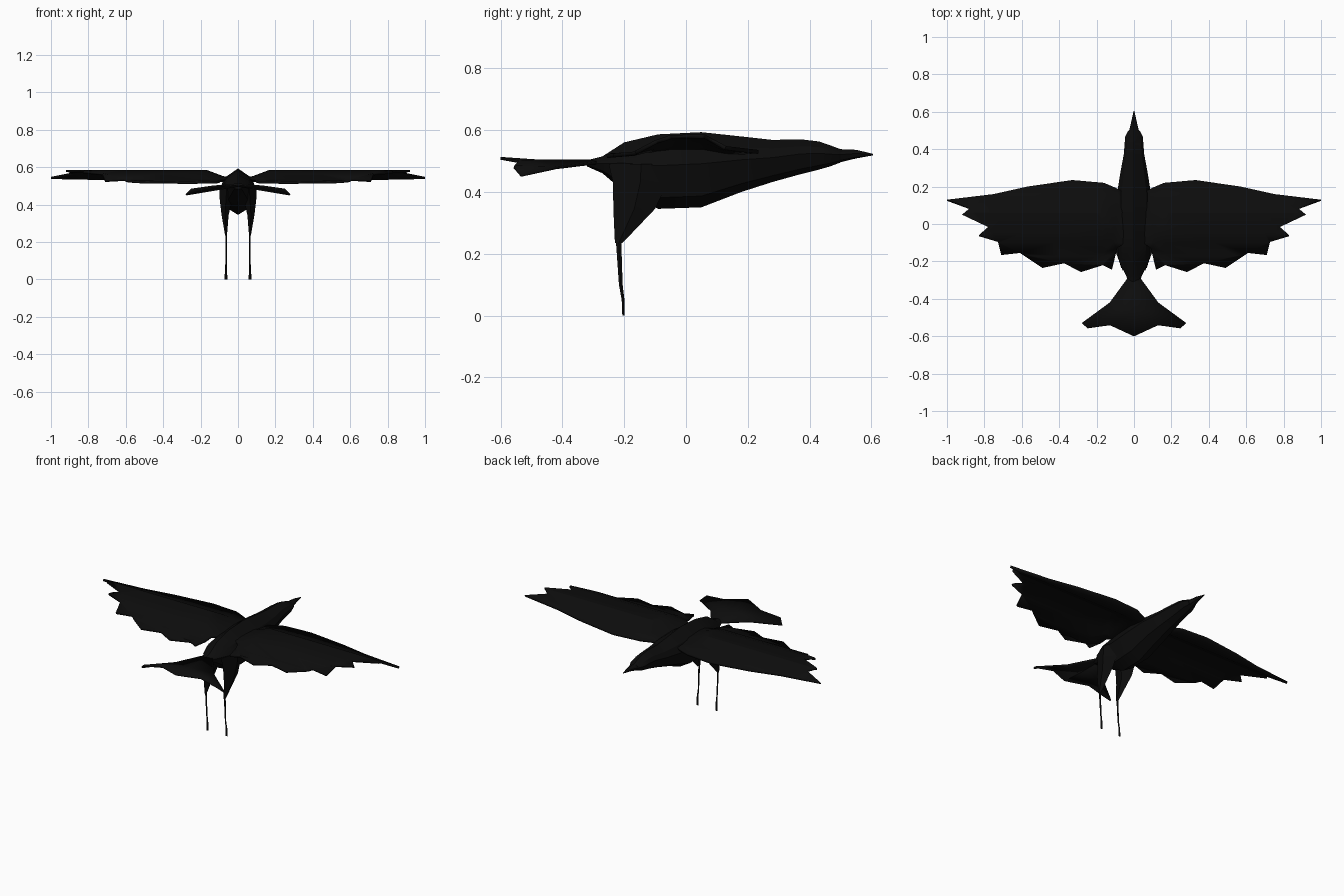
import bpy, bmesh
from mathutils import Vector

if "Cube" in bpy.data.objects:
    bpy.data.objects.remove(bpy.data.objects["Cube"])

black = bpy.data.materials.new("feather black")
black.diffuse_color = (0.0038, 0.0038, 0.0038, 1)
black.use_nodes = True
black.node_tree.nodes["Principled BSDF"].inputs["Base Color"].default_value = black.diffuse_color


def finish(bm, name, mirror=False, thickness=0):
    """Turn a bmesh into a named object with optional thickness and mirroring."""
    bmesh.ops.recalc_face_normals(bm, faces=bm.faces)
    if thickness:  # open sheets face up so they thicken downwards
        for f in bm.faces:
            f.normal_update()
            if f.normal.z < 0:
                f.normal_flip()
    me = bpy.data.meshes.new(name)
    bm.to_mesh(me)
    bm.free()
    me.materials.append(black)
    ob = bpy.data.objects.new(name, me)
    bpy.context.collection.objects.link(ob)
    if thickness:
        s = ob.modifiers.new("thickness", 'SOLIDIFY')
        s.thickness = thickness
        s.offset = -1
    if mirror:
        m = ob.modifiers.new("mirror", 'MIRROR')
        m.use_clip = True
    bpy.ops.object.select_all(action='DESELECT')
    ob.select_set(True)
    bpy.context.view_layer.objects.active = ob
    bpy.ops.object.shade_smooth_by_angle(angle=0.5)
    return ob


def loft(name, rings, mirror=False):
    """Skin a list of equal-length point rings and cap both ends."""
    bm = bmesh.new()
    rows = [[bm.verts.new(p) for p in ring] for ring in rings]
    n = len(rows[0])
    for a, b in zip(rows, rows[1:]):
        for i in range(n):
            j = (i + 1) % n
            bm.faces.new((a[i], a[j], b[j], b[i]))
    bm.faces.new(rows[0])
    bm.faces.new(rows[-1])
    return finish(bm, name, mirror)


def body_ring(y, w, top, bottom):
    h = top - bottom
    half = [(0, 0), (.74, .2), (1, .42), (.65, .85), (0, 1)]
    pts = half + [(-x, z) for x, z in half[-2:0:-1]]
    return [(x * w, y, top - z * h) for x, z in pts]


# Body and head: y, half width, top, bottom
loft("body", [body_ring(*s) for s in [
    (-.32, .025, .502, .482), (-.27, .045, .515, .46), (-.2, .08, .56, .40),
    (-.09, .09, .586, .345), (.05, .095, .593, .35), (.18, .088, .579, .40),
    (.28, .072, .568, .432), (.37, .055, .57, .457), (.43, .05, .563, .472),
    (.465, .048, .551, .482), (.50, .03, .538, .495)]])

# Beak
loft("beak", [body_ring(*s) for s in [
    (.47, .036, .546, .489), (.50, .026, .538, .496),
    (.55, .014, .536, .508), (.605, .002, .523, .518)]])


# Wings: feathered outline, bent into an arch from front to back
def arch(y):
    keys = [(-.26, .522), (-.17, .53), (-.1, .567), (-.05, .584), (.06, .586),
            (.13, .548), (.24, .535)]
    for (y0, z0), (y1, z1) in zip(keys, keys[1:]):
        if y <= y1:
            return z0 + (z1 - z0) * (y - y0) / (y1 - y0)
    return keys[-1][1]


outline = [(.05, .17), (.09, .19), (.16, .22), (.33, .235), (.57, .2), (.75, .16),
           (1, .13), (.877, .085), (.92, .05), (.78, -.016), (.83, -.065),
           (.727, -.096), (.71, -.166), (.61, -.155), (.49, -.235), (.374, -.21),
           (.283, -.257), (.166, -.22), (.118, -.245), (.09, -.13), (.05, -.1)]
bm = bmesh.new()
bm.faces.new([bm.verts.new((x, y, 0)) for x, y in outline])
bmesh.ops.triangulate(bm, faces=bm.faces[:])
cuts = [((0, y, 0), (0, 1, 0)) for y in (-.17, -.1, -.05, .06, .13)]
for co, no in cuts + [((.17, 0, 0), (1, 0, 0))]:
    bmesh.ops.bisect_plane(bm, geom=bm.verts[:] + bm.edges[:] + bm.faces[:],
                           plane_co=Vector(co), plane_no=Vector(no))
for v in bm.verts:
    k = min(1, .35 + max(0, v.co.x - .07) * 6.5)  # flatter towards the shoulder
    v.co.z = .528 + (arch(v.co.y) - .528) * k
finish(bm, "wings", mirror=True, thickness=.013)

# Tail fan: half sheet with raised centre ridge and drooping tips
bm = bmesh.new()
ridge = [(0, -.28, .505), (0, -.47, .504), (0, -.6, .513)]
edge = [(.035, -.29, .498), (.13, -.42, .482), (.28, -.53, .456),
        (.25, -.555, .485), (.13, -.54, .502)]
r = [bm.verts.new(p) for p in ridge]
e = [bm.verts.new(p) for p in edge]
for f in [(r[0], r[1], e[1], e[0]), (r[1], e[4], e[1]), (r[1], r[2], e[4]),
          (e[1], e[4], e[3]), (e[1], e[3], e[2])]:
    bm.faces.new(f)
finish(bm, "tail", mirror=True, thickness=.009)


def leg_ring(z, y0, y1, x0, x1):
    xm, ym = (x0 + x1) / 2, (y0 + y1) / 2
    return [(xm, y0, z), (x1, ym, z), (xm, y1, z), (x0, ym, z)]


# Feathered thighs
loft("thighs", [leg_ring(*s) for s in [
    (.49, -.25, -.04, .02, .1), (.43, -.236, -.06, .03, .098),
    (.345, -.235, -.10, .05, .088), (.235, -.23, -.205, .059, .069)]], mirror=True)

# Thin shanks with slightly wider feet
loft("shanks", [leg_ring(*s) for s in [
    (.26, -.228, -.21, .059, .068), (.1, -.217, -.205, .059, .067),
    (.05, -.208, -.199, .058, .07), (0, -.206, -.199, .057, .072)]], mirror=True)
